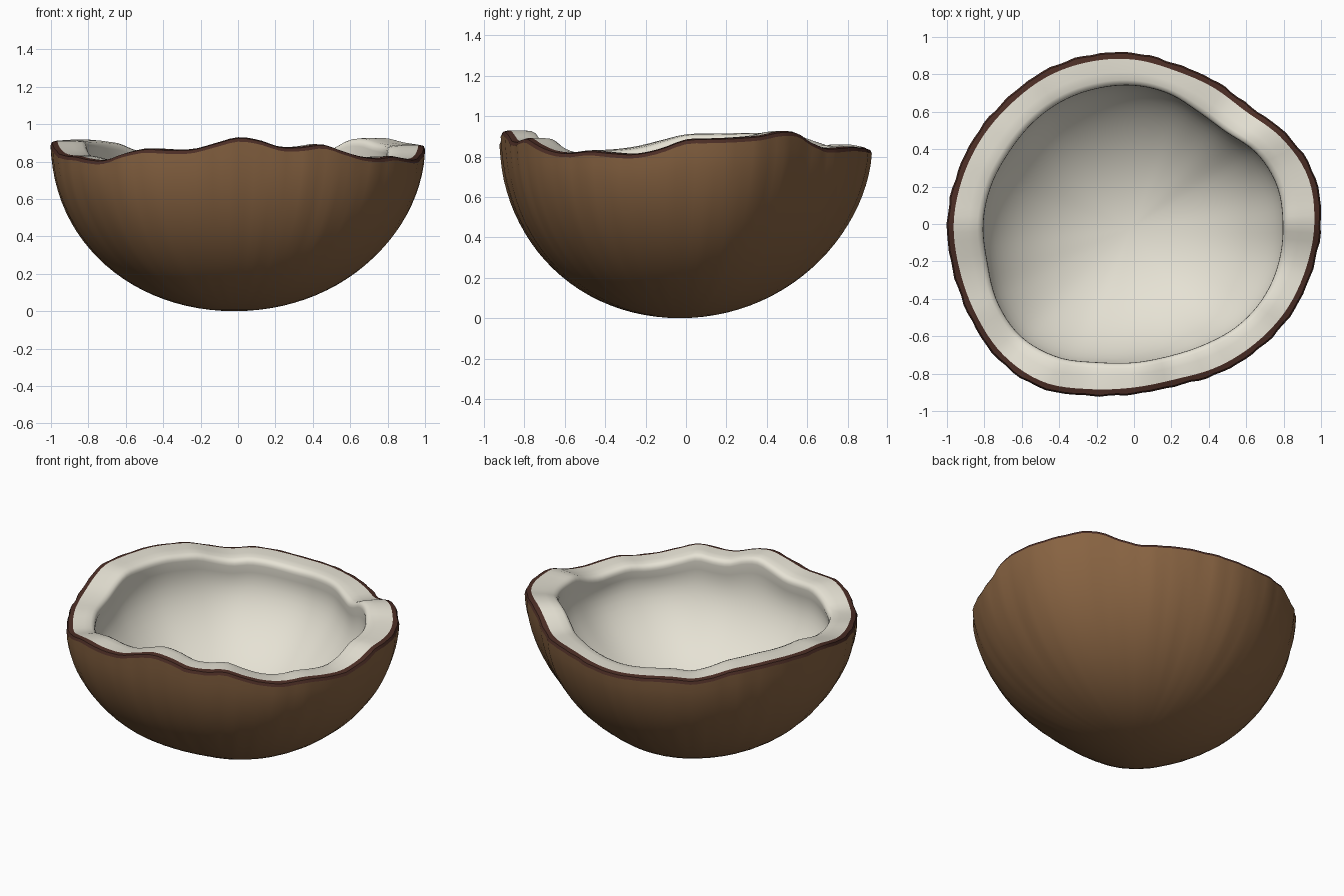
import bpy, bmesh, math

if "Cube" in bpy.data.objects:
    bpy.data.objects.remove(bpy.data.objects["Cube"])

SEG = 128

# Evenly spaced values around the bowl, counter-clockwise from +x
OUTER = [1.0, 1.0, .95, .885, .88, .885, .915, .935, .95, .955, .97, .985,
         1.0, 1.0, 1.01, 1.025, 1.01, .95, .91, .895, .92, .945, .97, .985]
INNER = [.795, .79, .755, .695, .69, .72, .74, .75, .76, .765, .77, .79,
         .805, .81, .84, .85, .82, .765, .74, .73, .745, .775, .795, .80]
HEIGHT = [.885, .89, .895, .905, .925, .92, .875, .845, .845, .85, .85, .845,
          .84, .838, .845, .855, .86, .85, .87, .90, .91, .917, .915, .913,
          .91, .88, .85, .835, .83, .815, .81, .845, .87, .865, .868, .90,
          .93, .915, .88, .88, .893, .86, .83, .82, .83, .82, .815, .84]


def sample(table, a):
    """Smooth periodic interpolation of a table at angle a."""
    f = (a / math.tau) * len(table)
    i, t = int(math.floor(f)), f - math.floor(f)
    p0, p1, p2, p3 = (table[(i + k) % len(table)] for k in (-1, 0, 1, 2))
    return p1 + .5 * t * (p2 - p0 + t * (2 * p0 - 5 * p1 + 4 * p2 - p3
                                         + t * (3 * (p1 - p2) + p3 - p0)))


def material(name, color):
    m = bpy.data.materials.new(name)
    m.diffuse_color = (*color, 1)
    m.use_nodes = True
    m.node_tree.nodes["Principled BSDF"].inputs["Base Color"].default_value = m.diffuse_color
    return m


def loft(name, mat, rings, pole=None, flip=False):
    """Skin closed rings; each ring maps an angle to (radius, height)."""
    bm = bmesh.new()
    rows = []
    for ring in rings:
        row = []
        for s in range(SEG):
            a = math.tau * s / SEG
            r, z = ring(a)
            lean = max(0, 1 - z / .8)      # lowest point sits off-centre
            row.append(bm.verts.new((r * math.cos(a) - .02 * lean,
                                     r * math.sin(a) - .03 * lean, z)))
        rows.append(row)
    for lo, hi in zip(rows, rows[1:]):
        for s in range(SEG):
            n = (s + 1) % SEG
            bm.faces.new((lo[s], lo[n], hi[n], hi[s]))
    if pole is not None:
        lean = 1 - pole / .8
        tip = bm.verts.new((-.02 * lean, -.03 * lean, pole))
        for s in range(SEG):
            bm.faces.new((tip, rows[0][(s + 1) % SEG], rows[0][s]))
    if flip:
        bmesh.ops.reverse_faces(bm, faces=bm.faces)
    me = bpy.data.meshes.new(name)
    bm.to_mesh(me)
    bm.free()
    me.materials.append(mat)
    ob = bpy.data.objects.new(name, me)
    bpy.context.collection.objects.link(ob)
    bpy.ops.object.select_all(action='DESELECT')
    bpy.context.view_layer.objects.active = ob
    ob.select_set(True)
    bpy.ops.object.shade_smooth_by_angle(angle=math.radians(40))
    return ob


def ridges(a, k):
    """Fine slanted fibres that fade towards the bottom."""
    return .0025 * k * (math.sin(41 * a + 5 * k) + .7 * math.sin(29 * a - 3 * k))


def husk_ring(k):
    phi = k * math.pi / 2
    def ring(a):
        r = sample(OUTER, a) * math.sin(phi) * (1 - .02 * math.sin(math.pi * k))
        z = (sample(HEIGHT, a) - .024 - .83) * k ** 4 + .83 * (1 - math.cos(phi))
        return r + ridges(a, k), z
    return ring


def rim_ring(inset, drop):
    return lambda a: (sample(OUTER, a) + ridges(a, 1) * (inset < .02) - inset,
                      sample(HEIGHT, a) - drop)


def flesh_top(t, drop):
    """Ring between the shell (t=0) and the hollow (t=1)."""
    def ring(a):
        o, i = sample(OUTER, a) - .036, sample(INNER, a)
        return o + (i - o) * t, sample(HEIGHT, a) - drop
    return ring


def hollow_ring(k):
    """Inner bowl, slightly undercut below the lip."""
    phi = k * math.pi / 2
    def ring(a):
        r = sample(INNER, a) * math.sin(phi) * (1 + .035 * math.sin(math.pi * k ** 3))
        z = .19 + .63 * (1 - math.cos(phi)) + (sample(HEIGHT, a) - .87) * k ** 4
        return r, z
    return ring


husk_brown = material("husk brown", (.245, .125, .054))
rim_brown = material("dark rim brown", (.07, .026, .018))
flesh_white = material("flesh white", (.79, .76, .66))

# Outer husk bowl
loft("husk", husk_brown, [husk_ring(k / 24) for k in range(1, 25)], pole=0)

# Dark broken edge of the shell
loft("shell_rim", rim_brown,
     [rim_ring(0, .024), rim_ring(.008, .006), rim_ring(.036, 0)])

# White flesh: hollow rising to the lip, then the rim top
hollow = [hollow_ring(k / 20) for k in range(1, 20)]
top = [flesh_top(1, .045), flesh_top(.985, .028), flesh_top(.93, .013),
       flesh_top(.8, .004), flesh_top(.5, 0), flesh_top(0, 0)]
loft("flesh", flesh_white, hollow + top, pole=.19, flip=True)
